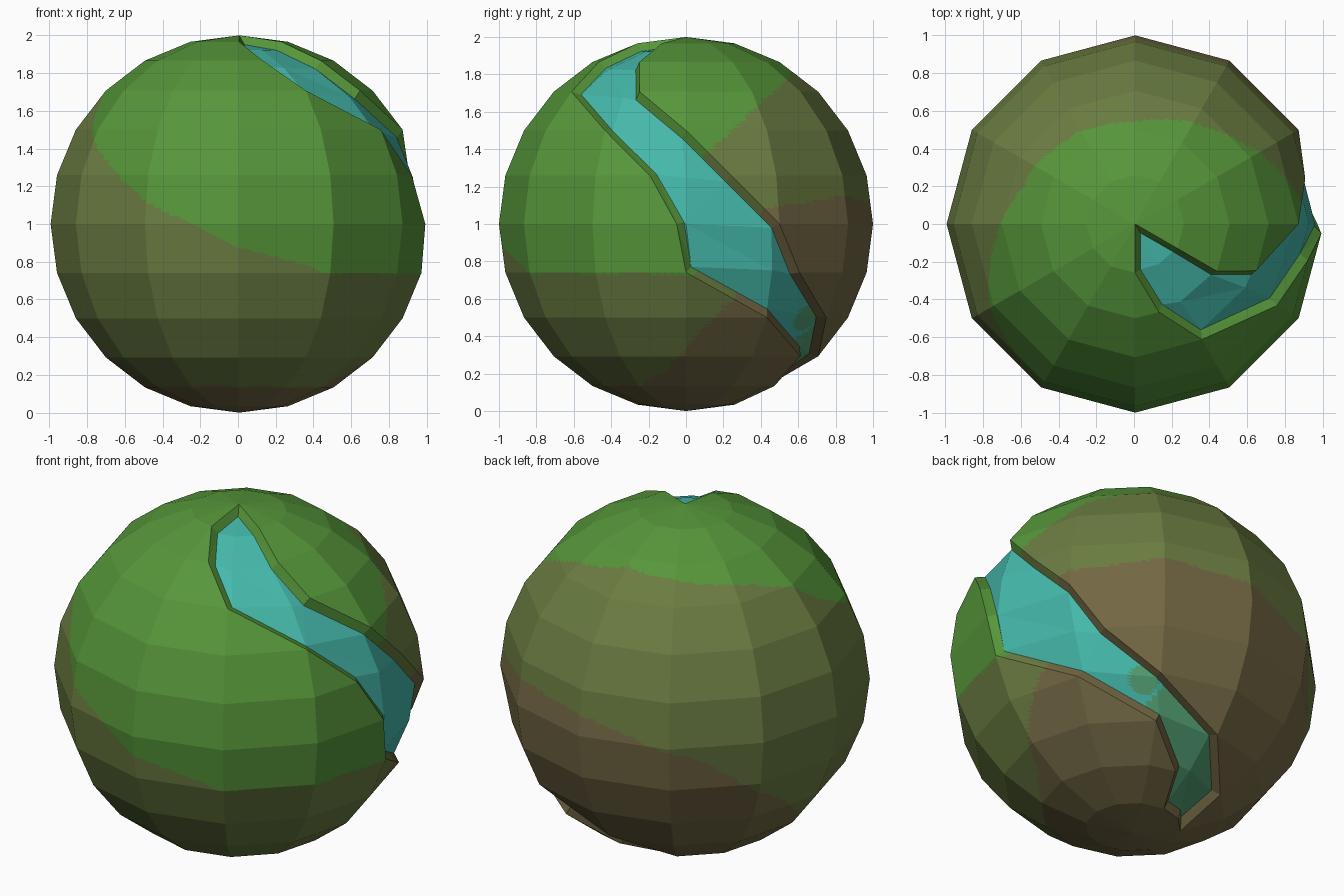
import bpy, bmesh, math
from mathutils import Vector

if "Cube" in bpy.data.objects:
    bpy.data.objects.remove(bpy.data.objects["Cube"])

SEG, RINGS = 12, 12


def material(name, rgb):
    m = bpy.data.materials.new(name)
    lin = [((c / 255 + 0.055) / 1.055) ** 2.4 for c in rgb]
    m.diffuse_color = (*lin, 1)
    m.use_nodes = True
    m.node_tree.nodes["Principled BSDF"].inputs["Base Color"].default_value = m.diffuse_color
    return m


MATS = [material("grass green", (86, 150, 58)),
        material("olive slope", (106, 124, 65)),
        material("brown earth", (115, 104, 68)),
        material("teal water", (69, 185, 171)),
        material("murky water", (82, 158, 114))]

# River banks on each ring (left, right), in 30 degree steps of longitude
BANKS = {1: (-3, -1), 2: (-2.5, -1), 3: (-2, -.7), 4: (-1, 0), 5: (-.4, .5), 6: (-.1, 1),
         7: (0, 1.35), 8: (1, 2), 9: (2, 3), 10: (2.6, 4), 11: (3, 5)}

bm = bmesh.new()
cache = {}


def vert(r, p):
    """Vertex on ring r at longitude step p, kept on the straight ring edges."""
    if r in (0, RINGS):
        p = 0
    key = (r, round(p % SEG, 3))
    if key not in cache:
        k = math.floor(p)
        a, b = [Vector((math.cos(q * math.tau / SEG), math.sin(q * math.tau / SEG), 0))
                for q in (k, k + 1)]
        t = r * math.pi / RINGS
        co = a.lerp(b, p - k) * math.sin(t)
        co.z = math.cos(t)
        cache[key] = bm.verts.new(co)
    return cache[key]


def span(r, lo, hi):
    if r in (0, RINGS):
        return [lo]
    return [lo] + [k for k in range(math.floor(lo) + 1, math.ceil(hi))] + [hi]


def band(r, upper, lower, river):
    """Zip two rings together with triangles."""
    i = j = 0
    while i < len(upper) - 1 or j < len(lower) - 1:
        a, b = vert(r, upper[i]), vert(r + 1, lower[j])
        if j == len(lower) - 1 or (i < len(upper) - 1 and upper[i + 1] < lower[j + 1]):
            i += 1
            c = vert(r, upper[i])
        else:
            j += 1
            c = vert(r + 1, lower[j])
        f = bm.faces.new((a, b, c))
        f.material_index = 3 if river else 0


# Globe in bands, with the river as its own strip of faces
for r in range(RINGS):
    if r == RINGS - 1:
        band(r, span(r, 0, SEG), [0], False)
        continue
    l0, h0 = BANKS.get(r, (0, 0))
    l1, h1 = BANKS[r + 1]
    band(r, span(r, l0, h0), span(r + 1, l1, h1), True)
    band(r, span(r, h0, l0 + SEG), span(r + 1, h1, l1 + SEG), False)
bmesh.ops.recalc_face_normals(bm, faces=bm.faces[:])

# Sink the river bed, leaving sloping banks
rim = bmesh.ops.inset_region(bm, faces=[f for f in bm.faces if f.material_index == 3],
                             thickness=0.03, depth=-0.045,
                             use_boundary=True, use_even_offset=True)
for f in rim["faces"]:
    f.material_index = 0

# Fine flat subdivision so the colour borders can run across the facets
bmesh.ops.triangulate(bm, faces=bm.faces[:])
long_edges = [e for e in bm.edges if e.calc_length() > 0.1]
bmesh.ops.subdivide_edges(bm, edges=long_edges, cuts=11, use_grid_fill=True)
bmesh.ops.triangulate(bm, faces=[f for f in bm.faces if len(f.verts) > 3])

# Colour borders: (longitude in degrees, height above the centre)
GRASS = [(-180, .70), (-151, .46), (-120, .12), (-90, -.13), (-59, -.27), (5, -.275),
         (6, .38), (21, .56), (35, .68), (55, .77), (90, .84), (130, .81), (162, .77), (180, .70)]
EARTH = [(-180, -.64), (-150, -.86), (-31, -.87), (-10, -.8), (3, -.63), (20, -.36),
         (24, -.3), (25, .09), (32, .1), (60, .16), (93, .11), (128, -.07), (174, -.59), (180, -.64)]


def border(table, lon):
    for (a, za), (b, zb) in zip(table, table[1:]):
        if lon <= b:
            return za + (zb - za) * (lon - a) / (b - a)
    return table[-1][1]


SPOT = Vector((.47, .65, -.51))
for f in bm.faces:
    c = f.calc_center_median()
    lon = math.degrees(math.atan2(c.y, c.x))
    if f.material_index == 3:
        if (c - SPOT).length < .085 or (c.z < -.45 and c.z + (lon - 60) * -.012 < -.56):
            f.material_index = 4
    else:
        z = c.normalized().z
        f.material_index = 0 if z > border(GRASS, lon) else 1 if z > border(EARTH, lon) else 2

# Stand the globe on the ground
bmesh.ops.translate(bm, vec=(0.0065, 0, 1), verts=bm.verts[:])
mesh = bpy.data.meshes.new("globe_with_river")
for m in MATS:
    mesh.materials.append(m)
bm.to_mesh(mesh)
bm.free()
globe = bpy.data.objects.new("globe_with_river", mesh)
bpy.context.collection.objects.link(globe)
